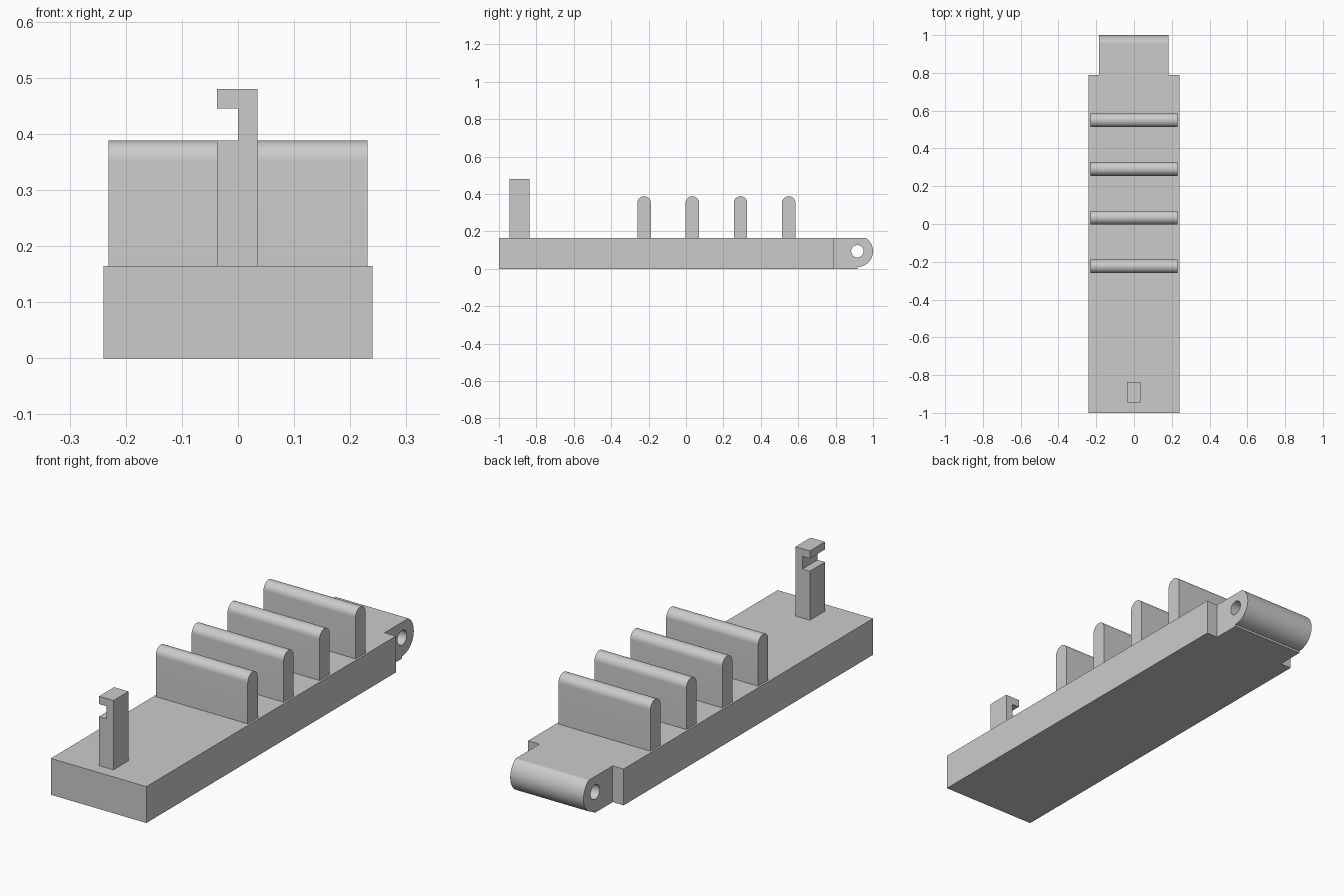
import bpy, bmesh, math
from mathutils import Vector

cube = bpy.data.objects.get("Cube")
if cube:
    bpy.data.objects.remove(cube, do_unlink=True)

grey = bpy.data.materials.new("light grey")
grey.use_nodes = True
colour = (0.6, 0.6, 0.6, 1)
grey.diffuse_color = colour
grey.node_tree.nodes["Principled BSDF"].inputs["Base Color"].default_value = colour

BASE_TOP = 0.165
BASE_END = 0.79


def extrude(name, points, start, end, axis="x"):
    """Extrude a (y, z) profile along x, or an (x, z) profile along y."""
    bm = bmesh.new()
    place = (lambda a, b: (start, a, b)) if axis == "x" else (lambda a, b: (a, start, b))
    face = bm.faces.new([bm.verts.new(place(a, b)) for a, b in points])
    step = Vector((end - start, 0, 0)) if axis == "x" else Vector((0, end - start, 0))
    moved = bmesh.ops.extrude_face_region(bm, geom=[face], use_keep_orig=True)["geom"]
    bmesh.ops.translate(bm, vec=step, verts=[v for v in moved if isinstance(v, bmesh.types.BMVert)])
    bmesh.ops.recalc_face_normals(bm, faces=bm.faces)
    mesh = bpy.data.meshes.new(name)
    bm.to_mesh(mesh)
    bm.free()
    mesh.materials.append(grey)
    obj = bpy.data.objects.new(name, mesh)
    bpy.context.collection.objects.link(obj)
    return obj


def arc(cy, cz, radius, first, last, steps):
    angles = [first + (last - first) * i / steps for i in range(steps + 1)]
    return [(cy + radius * math.cos(a), cz + radius * math.sin(a)) for a in angles]


def smooth(obj):
    bpy.ops.object.select_all(action="DESELECT")
    obj.select_set(True)
    bpy.context.view_layer.objects.active = obj
    bpy.ops.object.shade_smooth_by_angle(angle=math.radians(30))


# Long base slab
extrude("base", [(-1, 0), (BASE_END, 0), (BASE_END, BASE_TOP), (-1, BASE_TOP)], -0.24, 0.24)

# Four round-topped dividers
half = 0.036
for i in range(4):
    y = -0.224 + 0.2577 * i
    profile = [(y - half, BASE_TOP), (y + half, BASE_TOP)]
    profile += arc(y, 0.388 - half, half, 0, math.pi, 24)
    smooth(extrude(f"divider_{i + 1}", profile, -0.231, 0.231))

# Hinge knuckle: rounded end trimmed flat at the top, small step underneath
cy, cz, radius = 0.916, 0.094, 0.084
top_angle = math.asin((BASE_TOP - cz) / radius)
profile = [(BASE_END, 0), (cy, 0)] + arc(cy, cz, radius, -math.pi / 2, top_angle, 40)
profile.append((BASE_END, BASE_TOP))
hinge = extrude("hinge_knuckle", profile, -0.185, 0.183)

# Pin hole through the knuckle
cutter = extrude("pin_hole_cutter", arc(cy, cz, 0.033, 0, math.tau * 31 / 32, 31), -0.3, 0.3)
cut = hinge.modifiers.new("pin hole", "BOOLEAN")
cut.operation = "DIFFERENCE"
cut.solver = "EXACT"
cut.object = cutter
bpy.context.view_layer.objects.active = hinge
hinge.select_set(True)
bpy.ops.object.modifier_apply(modifier=cut.name)
bpy.data.objects.remove(cutter, do_unlink=True)
smooth(hinge)

# Latch post with a notch under its hook
left, right = -0.037, 0.035
extrude("latch_post", [(left, BASE_TOP), (right, BASE_TOP), (right, 0.48), (left, 0.48),
                       (left, 0.445), (0, 0.445), (0, 0.388), (left, 0.388)],
        -0.944, -0.836, "y")
